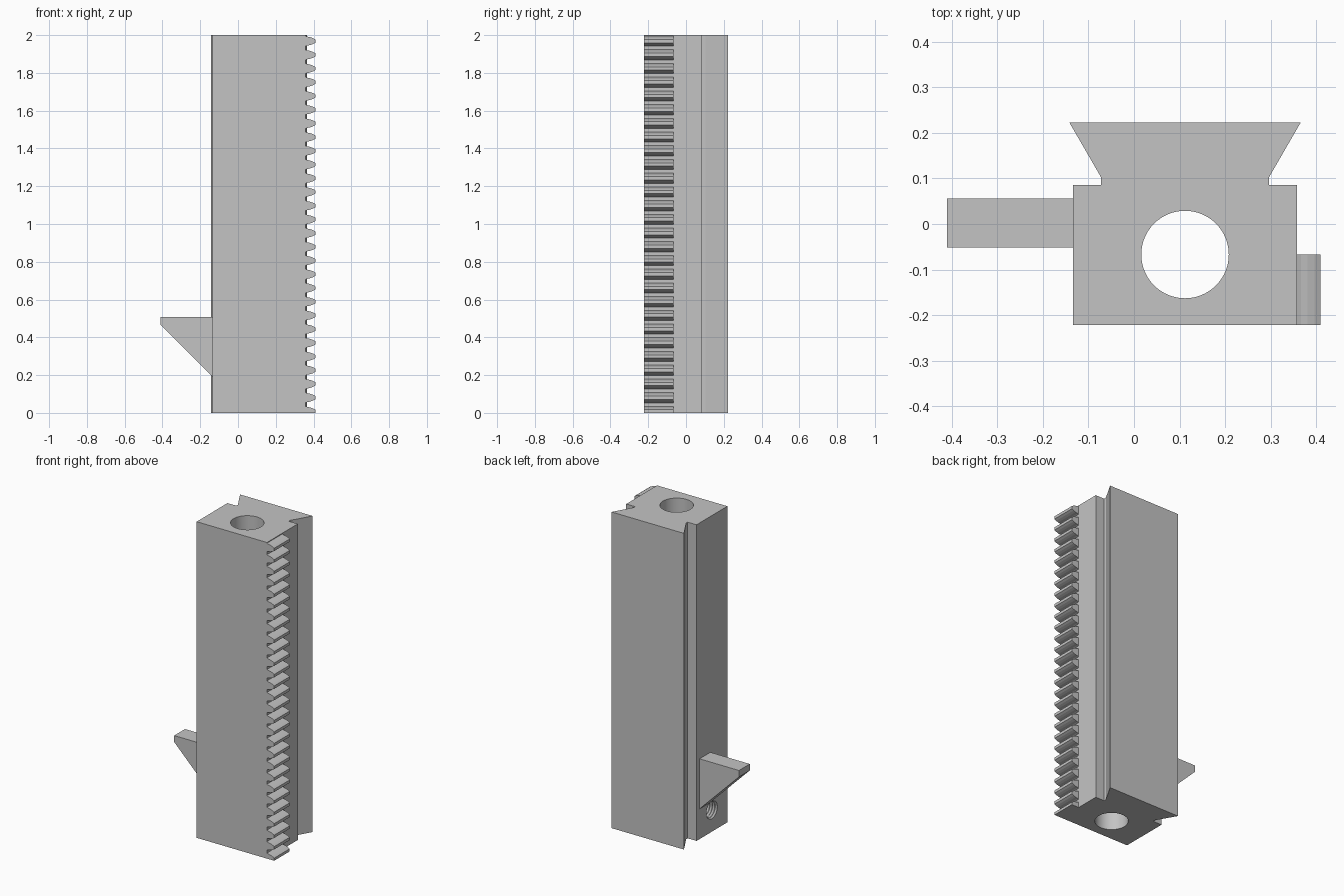
import bpy, bmesh, math

cube = bpy.data.objects.get("Cube")
if cube:
    bpy.data.objects.remove(cube, do_unlink=True)

grey = bpy.data.materials.new("plain_grey")
grey.use_nodes = True
colour = (0.55, 0.55, 0.55, 1)
grey.diffuse_color = colour
grey.node_tree.nodes["Principled BSDF"].inputs["Base Color"].default_value = colour


def finish(name, bm):
    bmesh.ops.recalc_face_normals(bm, faces=bm.faces[:])
    mesh = bpy.data.meshes.new(name)
    bm.to_mesh(mesh)
    bm.free()
    mesh.materials.append(grey)
    obj = bpy.data.objects.new(name, mesh)
    bpy.context.collection.objects.link(obj)
    return obj


def loft(bm, rings):
    """Skin matching rings of points and cap both ends."""
    loops = [[bm.verts.new(p) for p in ring] for ring in rings]
    for a, b in zip(loops, loops[1:]):
        n = len(a)
        for i in range(n):
            j = (i + 1) % n
            bm.faces.new((a[i], a[j], b[j], b[i]))
    bm.faces.new(loops[0])
    bm.faces.new(loops[-1])


def circle(radius, sides):
    return [(radius * math.cos(math.tau * i / sides),
             radius * math.sin(math.tau * i / sides)) for i in range(sides)]


MID_X, BORE_Y, HEIGHT = 0.112, -0.067, 2.0

# Column: block with a dovetail slide along the back
half = [(0.246, -0.222), (0.246, 0.086), (0.184, 0.086), (0.184, 0.102), (0.254, 0.223)]
outline = half + [(-x, y) for x, y in reversed(half)]
bm = bmesh.new()
loft(bm, [[(MID_X + x, y, z) for x, y in outline] for z in (0, HEIGHT)])
column = finish("dovetail_column", bm)

# Bore cutter, full height
bm = bmesh.new()
loft(bm, [[(MID_X + x, BORE_Y + y, z) for x, y in circle(0.096, 64)]
          for z in (-0.1, HEIGHT + 0.1)])
bore = finish("bore_cutter", bm)

# Threaded set-screw hole cutter, from the side into the bore
bm = bmesh.new()
loft(bm, [[(-0.142 + 0.009 * k, BORE_Y + a, 0.137 + b)
           for a, b in circle(0.056 if k % 2 else 0.047, 32)] for k in range(22)])
screw = finish("screw_hole_cutter", bm)

bpy.context.view_layer.objects.active = column
for cutter in (bore, screw):
    cutter.hide_render = True
    mod = column.modifiers.new(cutter.name, 'BOOLEAN')
    mod.operation, mod.solver, mod.object = 'DIFFERENCE', 'EXACT', cutter
    bpy.ops.object.modifier_apply(modifier=mod.name)
    bpy.data.objects.remove(cutter, do_unlink=True)

# Gear rack: curved teeth up the side, the lowest cut off at the base
flank = [(0.358, 0.027), (0.366, 0.024), (0.381, 0.021), (0.396, 0.016), (0.409, 0.009)]
bm = bmesh.new()
for k in range(28):
    centre = 0.008 + 0.0726 * k
    tooth = [(x, centre + w) for x, w in flank]
    tooth += [(x, max(0, centre - w)) for x, w in reversed(flank)]
    loft(bm, [[(x, y, z) for x, z in tooth] for y in (-0.222, BORE_Y)])
rack = finish("rack_teeth", bm)

# Wedge bracket on the opposite side
wedge = [(-0.134, 0.508), (-0.41, 0.508), (-0.41, 0.467), (-0.134, 0.191)]
bm = bmesh.new()
loft(bm, [[(x, y, z) for x, z in wedge] for y in (-0.052, 0.056)])
bracket = finish("wedge_bracket", bm)

# Smooth the round bore only, keeping the edges sharp
bpy.ops.object.select_all(action='DESELECT')
column.select_set(True)
bpy.context.view_layer.objects.active = column
bpy.ops.object.shade_smooth_by_angle(angle=math.radians(25))
